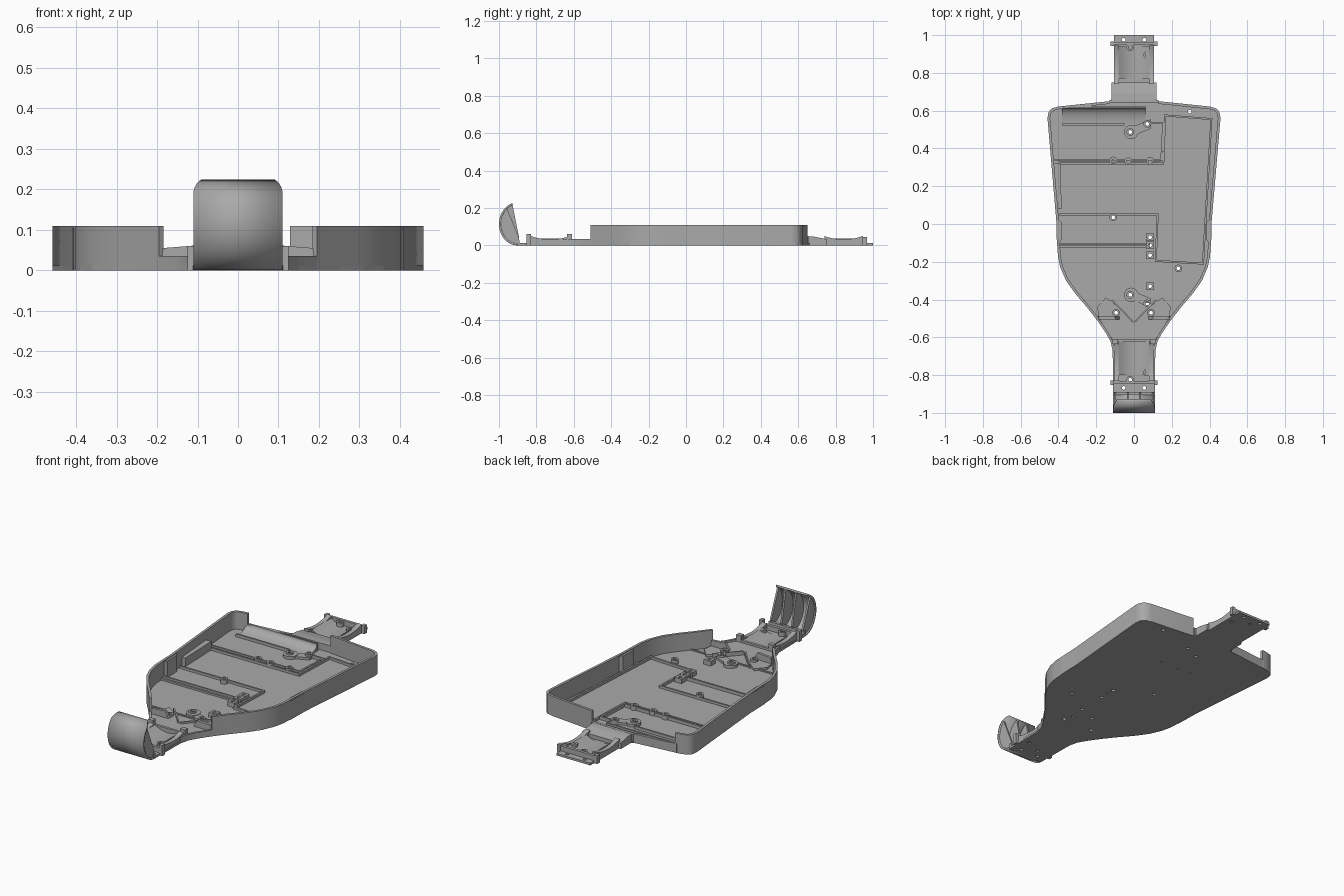
import bpy, bmesh, math
from mathutils import Vector

if "Cube" in bpy.data.objects:
    bpy.data.objects.remove(bpy.data.objects["Cube"])

grey = bpy.data.materials.new("moulded_grey")
grey.use_nodes = True
COLOUR = (0.4, 0.4, 0.4, 1)
grey.diffuse_color = COLOUR
grey.node_tree.nodes["Principled BSDF"].inputs["Base Color"].default_value = COLOUR

FLOOR = 0.012
WALL = 0.11


def finish(name, bm, smooth=False):
    bmesh.ops.recalc_face_normals(bm, faces=bm.faces)
    mesh = bpy.data.meshes.new(name)
    bm.to_mesh(mesh)
    bm.free()
    ob = bpy.data.objects.new(name, mesh)
    bpy.context.scene.collection.objects.link(ob)
    mesh.materials.append(grey)
    if smooth:
        bpy.ops.object.select_all(action="DESELECT")
        ob.select_set(True)
        bpy.context.view_layer.objects.active = ob
        bpy.ops.object.shade_smooth_by_angle(angle=math.radians(35))
    return ob


def prism(name, pts, lo, hi, axis="z", smooth=False):
    """Extrude a 2D outline along one axis."""
    place = {"z": lambda p, h: (p[0], p[1], h),
             "x": lambda p, h: (h, p[0], p[1]),
             "y": lambda p, h: (p[0], h, p[1])}[axis]
    bm = bmesh.new()
    a = [bm.verts.new(place(p, lo)) for p in pts]
    b = [bm.verts.new(place(p, hi)) for p in pts]
    bm.faces.new(a)
    bm.faces.new(b)
    n = len(pts)
    for i in range(n):
        j = (i + 1) % n
        bm.faces.new((a[i], a[j], b[j], b[i]))
    return finish(name, bm, smooth)


def box(name, x0, x1, y0, y1, z0, z1):
    return prism(name, [(x0, y0), (x1, y0), (x1, y1), (x0, y1)], z0, z1)


def strip(name, path, thick, z0, z1, smooth=False):
    """Upright band along a path, thickened to the right of travel."""
    pts = [Vector(p) for p in path]
    inner = []
    for i, p in enumerate(pts):
        d0 = (p - pts[i - 1]).normalized() if i else None
        d1 = (pts[i + 1] - p).normalized() if i + 1 < len(pts) else None
        d0, d1 = d0 or d1, d1 or d0
        n0, n1 = Vector((d0.y, -d0.x)), Vector((d1.y, -d1.x))
        m = (n0 + n1).normalized()
        inner.append(p + m * thick / max(m.dot(n0), 0.4))
    return prism(name, [tuple(p) for p in pts + inner[::-1]], z0, z1, "z", smooth)


def mirrored(path):
    return [(-x, y) for x, y in path]


def circle(x, y, r, n=16):
    return [(x + r * math.cos(i * math.tau / n), y + r * math.sin(i * math.tau / n))
            for i in range(n)]


# Floor plate with narrow nose and tail
tail_edge = [(0.105, 1), (0.105, 0.75), (0.12, 0.75), (0.12, 0.66)]
tub_edge = [(0.13, 0.65), (0.4, 0.622), (0.435, 0.612), (0.453, 0.592), (0.458, 0.56),
            (0.41, 0), (0.403, -0.17), (0.39, -0.23), (0.36, -0.3), (0.31, -0.37),
            (0.25, -0.44), (0.195, -0.51)]
nose_edge = [(0.15, -0.575), (0.125, -0.62), (0.113, -0.67), (0.11, -0.9)]
half = tail_edge + tub_edge + nose_edge
plate = prism("floor_plate", half + mirrored(half)[::-1], 0, FLOOR)
drilled = [plate]

# Tub walls: left is full, right drops to a low sill behind the motor
strip("left_wall", tub_edge, 0.014, 0.002, WALL, True)
right = [(-0.37, 0.625)] + mirrored(tub_edge[1:])
strip("right_wall", right[::-1], 0.014, 0.002, WALL, True)
strip("rear_sill", [(-0.37, 0.625), (-0.13, 0.65)], 0.014, 0.002, 0.05)
box("rear_centre_sill", -0.13, 0.13, 0.64, 0.656, 0, 0.05)

for s, side in ((1, "left"), (-1, "right")):
    # Wall pads and low flanges along the nose
    prism(side + "_wall_pad", [(s * 0.412, 0.04), (s * 0.385, 0.01),
                               (s * 0.382, -0.08), (s * 0.408, -0.12)], 0, WALL - 0.005)
    flange = tub_edge[-1:] + nose_edge[:3]
    if s < 0:
        flange = mirrored(flange)[::-1]
    strip(side + "_nose_flange", flange, 0.012, 0, 0.035, True)
    # Sloping gearbox shoulder
    shoulder = [(0.115, 0.05), (0.1, 0.062), (0.185, 0.055), (0.19, FLOOR), (0.07, FLOOR), (0.075, 0.03)]
    prism(side + "_shoulder_rib", [(s * x, z) for x, z in shoulder[1:5]], -0.505, -0.49, "y")
    lobe = [(0, -0.61), (0.115, -0.61), (0.185, -0.5), (0.195, -0.44), (0.15, -0.39),
            (0.12, -0.41), (0.06, -0.46), (0, -0.52)]
    drilled.append(prism(side + "_gearbox_pad", [(s * x, y) for x, y in lobe], 0, 0.024))
    strip(side + "_gearbox_seam", [(s * 0.01, -0.52), (s * 0.07, -0.455), (s * 0.12, -0.405)],
          -0.008 * s, 0, 0.034)
    box(side + "_nose_post", s * 0.1 - 0.015, s * 0.1 + 0.015, -0.635, -0.61, 0, 0.062)

# Raised trays and ridges on the floor
RIDGE = 0.03
strip("equipment_tray_ridge", [(-0.395, 0.325), (0.15, 0.325), (0.16, 0.58), (0.415, 0.56),
                               (0.37, -0.215), (0.11, -0.2), (0.12, 0.045), (-0.395, 0.045)],
      0.01, 0, RIDGE - 0.004)
strip("rear_bay_ridge", [(-0.42, 0.345), (0.14, 0.345), (0.15, 0.53), (0.09, 0.53)], 0.01, 0, RIDGE)
for y, x0, x1, h in ((0.335, -0.4, 0.14, 0.02), (-0.105, -0.395, 0.085, RIDGE),
                     (-0.12, -0.395, 0.085, 0.022), (-0.413, -0.26, 0.26, 0.018)):
    box("cross_ridge", x0, x1, y - 0.005, y + 0.005, 0, h)
prism("right_ledge", [(-0.43, 0.32), (-0.39, 0.32), (-0.383, 0.08), (-0.41, 0.08)], 0, 0.06)

# Concave motor cradle against the rear sill
curve = [(0.53 + 0.085 * math.sin(a), 0.052 - 0.04 * math.cos(a))
         for a in [i * math.pi / 16 for i in range(9)]]
prism("motor_cradle", curve + [(0.625, 0.052), (0.625, 0.002), (0.53, 0.002)],
      -0.38, 0.06, "x", True)
box("motor_cradle_lip", -0.38, -0.05, 0.522, 0.532, 0, 0.028)

# Gearbox bays at nose and tail: cheeks, trough, bars
for label, y0, y1, bar in (("nose", -0.83, -0.62, -0.84), ("tail", 0.74, 0.945, 0.955)):
    mid, reach = (y0 + y1) / 2, (y1 - y0) / 2
    dip = [(mid + reach * t / 6, 0.032 + 0.018 * (t / 6) ** 2) for t in range(-6, 7)]
    for s in (-1, 1):
        x = s * 0.093
        prism(label + "_cheek", dip + [(y1, 0), (y0, 0)], x - 0.014, x + 0.014, "x", True)
        box(label + "_bar_lug", s * 0.115 - 0.01, s * 0.115 + 0.01, bar - 0.012, bar + 0.012, 0, 0.06 if bar < 0 else 0.045)
    dish = [(0.082 * t / 6, FLOOR + 0.026 * (t / 6) ** 2) for t in range(-6, 7)]
    prism(label + "_trough", dish + [(0.082, 0.004), (-0.082, 0.004)],
          y0 + 0.03, y1 - 0.005, "y", True)
    box(label + "_cross_bar", -0.12, 0.12, bar - 0.008, bar + 0.008, 0, 0.04)
prism("tail_block", [(0.645, 0), (0.645, 0.05), (0.69, 0.046), (0.75, 0.034), (0.75, 0)],
      -0.12, 0.12, "x")
box("nose_bulkhead", -0.11, 0.11, -0.625, -0.61, 0, 0.036)

# Screw bosses: round, then square servo posts
bosses = [(-0.02, 0.935), (0.07, 0.895), (-0.02, -0.825), (0.07, -0.786),
          (-0.11, 0.337), (-0.03, 0.332), (0.085, 0.335), (-0.11, 0.035), (0.235, -0.235),
          (-0.095, -0.47), (0.09, -0.47), (-0.02, 0.487), (0.07, 0.53),
          (-0.02, -0.375), (0.07, -0.42)]
for x, y in bosses:
    drilled.append(prism("screw_boss", circle(x, y, 0.02), 0, 0.036, "z", True))
posts = [(0.085, y) for y in (-0.07, -0.112, -0.165, -0.33)]
for x, y in posts:
    drilled.append(box("square_post", x - 0.022, x + 0.022, y - 0.02, y + 0.02, 0, 0.038))
for cy in (0.487, -0.375):
    drilled.append(prism("steering_hub", circle(-0.015, cy, 0.038), 0, 0.028, "z", True))
    ty = 0.53 if cy > 0 else -0.42
    drilled.append(prism("hub_web", [(-0.015, cy - 0.025), (0.09, ty - 0.025),
                                     (0.09, ty + 0.025), (-0.015, cy + 0.025)], 0, 0.025))

# Screw holes drilled right through
ends = [(s * 0.055, y) for s in (-1, 1) for y in (0.975, -0.868)]
bm = bmesh.new()
for x, y in bosses + posts + ends + [(0.295, 0.595)]:
    lo = [bm.verts.new((p[0], p[1], -0.05)) for p in circle(x, y, 0.01, 12)]
    hi = [bm.verts.new((v.co.x, v.co.y, 0.1)) for v in lo]
    bm.faces.new(lo)
    bm.faces.new(hi)
    for i in range(len(lo)):
        bm.faces.new((lo[i - 1], lo[i], hi[i], hi[i - 1]))
cutter = finish("screw_hole_cutter", bm)
cutter.hide_render = True
cutter.hide_set(True)
for ob in drilled:
    cut = ob.modifiers.new("screw_holes", "BOOLEAN")
    cut.operation, cut.solver, cut.object = "DIFFERENCE", "EXACT", cutter

# Curled bumper with rounded top corners
arc = []
for i in range(25):
    a = math.radians(270 - i * 163 / 24)
    arc.append((-0.9 + 0.1 * math.cos(a), 0.115 + 0.115 * math.sin(a)))
bm = bmesh.new()
rows = []
for i, (y, z) in enumerate(arc):
    t = min(max((z - 0.19) / 0.04, 0), 0.97)
    w = 0.07 + 0.04 * math.sqrt(1 - t * t) if i > 12 else 0.11
    rows.append([bm.verts.new((s * w, y, z)) for s in (-1, 1)])
for a, b in zip(rows, rows[1:]):
    bm.faces.new((a[0], a[1], b[1], b[0]))
bumper = finish("bumper_shell", bm, True)
# Thickness is grown toward the hollow side
facing = bumper.data.polygons[12].normal.y
shell = bumper.modifiers.new("thickness", "SOLIDIFY")
shell.thickness = 0.01
shell.offset = -1 if facing < 0 else 1
for x in (-0.099, -0.033, 0.033, 0.099):
    outline = [(y * 0.996 - 0.0036, z) for y, z in arc if z < (0.212 if abs(x) > 0.05 else 1)]
    prism("bumper_rib", outline + [(-0.892, 0.04)], x - 0.005, x + 0.005, "x")
box("bumper_base", -0.11, 0.11, -0.905, -0.89, 0, 0.03)
